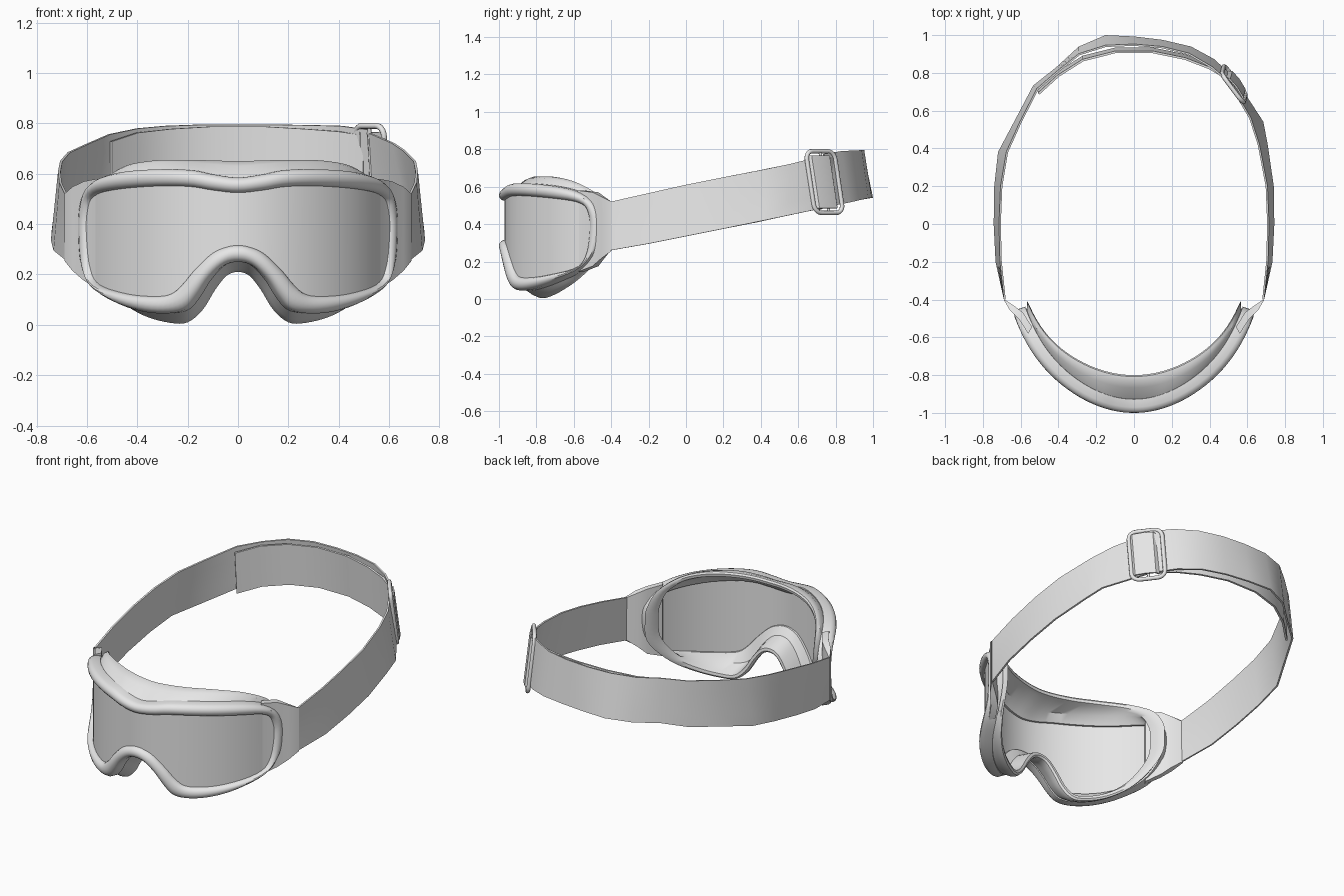
import bpy, bmesh, math
from mathutils import Vector

if "Cube" in bpy.data.objects:
    bpy.data.objects.remove(bpy.data.objects["Cube"])

grey = bpy.data.materials.new("light_grey")
grey.diffuse_color = (0.8, 0.8, 0.8, 1)
grey.use_nodes = True
grey.node_tree.nodes["Principled BSDF"].inputs["Base Color"].default_value = grey.diffuse_color


def finish(ob, angle=35):
    """Apply modifiers, then shade smooth with sharp edges kept."""
    bpy.ops.object.select_all(action='DESELECT')
    ob.select_set(True)
    bpy.context.view_layer.objects.active = ob
    bpy.ops.object.convert(target='MESH')
    bpy.ops.object.shade_smooth_by_angle(angle=math.radians(angle))


def make(name, verts, faces, thick=0, offset=0):
    me = bpy.data.meshes.new(name)
    me.from_pydata([tuple(v) for v in verts], [], faces)
    bm = bmesh.new()
    bm.from_mesh(me)
    bmesh.ops.recalc_face_normals(bm, faces=bm.faces)
    bm.to_mesh(me)
    bm.free()
    me.materials.append(grey)
    ob = bpy.data.objects.new(name, me)
    bpy.context.collection.objects.link(ob)
    if thick:
        m = ob.modifiers.new("thickness", 'SOLIDIFY')
        m.thickness, m.offset = thick, offset
    finish(ob)


def spline(p, q, r, s, t):
    return 0.5 * (2 * q + (r - p) * t + (2 * p - 5 * q + 4 * r - s) * t * t
                  + (3 * q - p - 3 * r + s) * t ** 3)


def outline(half, widen=1, steps=4):
    """Mirror a half outline (x, z) and smooth it into a closed loop."""
    pts = [Vector((x * widen, z)) for x, z in half]
    pts += [Vector((-p.x, p.y)) for p in reversed(pts[1:-1])]
    n = len(pts)
    return [spline(pts[i - 1], pts[i], pts[(i + 1) % n], pts[(i + 2) % n], k / steps)
            for i in range(n) for k in range(steps)]


def mix(a, b, t):
    return [p.lerp(q, t) for p, q in zip(a, b)]


def inset(loop, d):
    out = []
    for i, p in enumerate(loop):
        t = (loop[(i + 1) % len(loop)] - loop[i - 1]).normalized()
        out.append(p + Vector((t.y, -t.x)) * d)
    return out


# Half outlines: lens opening, frame edge and face-side edge of the skirt
lens_o = outline([(0, .525), (.1, .535), (.2, .55), (.35, .55), (.5, .535), (.57, .51),
                  (.588, .45), (.59, .35), (.58, .22), (.55, .16), (.45, .125), (.35, .113),
                  (.27, .12), (.22, .16), (.17, .22), (.1, .285), (.04, .31), (0, .315)], 1.05)
frame_o = outline([(0, .585), (.1, .597), (.2, .615), (.35, .617), (.5, .602), (.585, .565),
                   (.622, .49), (.63, .38), (.62, .25), (.58, .15), (.5, .09), (.4, .055),
                   (.3, .045), (.22, .06), (.17, .11), (.12, .18), (.06, .235), (0, .25)], 1.022)
skirt_o = outline([(0, .65), (.1, .653), (.2, .655), (.33, .653), (.45, .63), (.53, .57),
                   (.56, .48), (.565, .4), (.56, .28), (.52, .17), (.46, .09), (.37, .035),
                   (.27, .008), (.2, .01), (.14, .06), (.09, .14), (.045, .195), (0, .21)])


def front(x, z, off):
    """Point on the curved front, moved inwards by off."""
    y = -1 + x ** 2 + 4.2 * x ** 8
    slope = 2 * x + 33.6 * x ** 7
    n = Vector((-slope, 1, 0)).normalized()
    return Vector((x, y, z)) + n * off


def rear(x, z, off):
    return Vector((x, -.80 + .92 * x ** 2 + 10 * x ** 8 + off, z))


def ring(loop, surface, off):
    return [surface(p.x, p.y, off) for p in loop]


def loft(name, rings, closed=False, caps=False):
    n, m = len(rings[0]), len(rings)
    faces = [(i * n + j, i * n + (j + 1) % n,
              (i + 1) % m * n + (j + 1) % n, (i + 1) % m * n + j)
             for i in range(m if closed else m - 1) for j in range(n)]
    if caps:
        faces += [tuple(range(n)), tuple(range((m - 1) * n, m * n))]
    make(name, [v for r in rings for v in r], faces)


# Rounded front frame
rim = [ring(lens_o, front, .05), ring(lens_o, front, .025)]
rim += [ring(mix(lens_o, frame_o, t), front, o)
        for t, o in ((.1, .012), (.28, .003), (.5, 0), (.72, .003), (.9, .014), (1, .03))]
rim += [ring(frame_o, front, .072), ring(inset(frame_o, .014), front, .074)]
loft("front_frame", rim, True)

# Soft skirt that rests against the face, with a lip and an inner wall
base = ring(inset(frame_o, .008), front, .07)
edge = ring(skirt_o, rear, -.025)
mid = [p.lerp(q, .6) + Vector((0, 0, .01 if p.z > .4 else -.006)) for p, q in zip(base, edge)]
loft("face_skirt", [base, mid, edge, ring(skirt_o, rear, -.008),
                    ring(inset(skirt_o, .010), rear, 0),
                    ring(inset(skirt_o, .026), rear, -.003),
                    ring(inset(skirt_o, .032), rear, -.025),
                    ring(inset(frame_o, .020), front, .082),
                    ring(lens_o, front, .05)])


# Curved lens, one column of quads per x step
def span(x):
    zs = []
    for i, q in enumerate(lens_o):
        p = lens_o[i - 1]
        if (p.x - x) * (q.x - x) <= 0 and p.x != q.x:
            zs.append(p.y + (q.y - p.y) * (x - p.x) / (q.x - p.x))
    return min(zs), max(zs)


cols = 60
lens_v = []
for i in range(cols + 1):
    x = .618 * (2 * i / cols - 1)
    lo, hi = span(x)
    lens_v += [front(x, lo - .004, .034), front(x, hi + .004, .034)]
make("lens", lens_v, [(2 * i, 2 * i + 2, 2 * i + 3, 2 * i + 1) for i in range(cols)], .008)


def ribbon(name, stations, thick, offset=0):
    """Band through (bottom point, top point) stations."""
    rows = 4
    v = [Vector(b).lerp(Vector(t), k / rows) for b, t in stations for k in range(rows + 1)]
    w = rows + 1
    f = [(i * w + k, i * w + k + 1, (i + 1) * w + k + 1, (i + 1) * w + k)
         for i in range(len(stations) - 1) for k in range(rows)]
    make(name, v, f, thick, offset)


# Solid wedge tabs joining the frame to the strap
# (outer x, outer y, inner x, inner y, low z, high z)
tab = [(.69, -.40, .678, -.405, .255, .52), (.658, -.455, .628, -.438, .215, .548),
       (.612, -.50, .588, -.468, .175, .57), (.56, -.58, .54, -.545, .145, .58)]
for s, side in ((1, "right"), (-1, "left")):
    loft(side + "_strap_tab", [[(s * a, b, e), (s * a, b, f), (s * c, d, f), (s * c, d, e)]
                               for a, b, c, d, e, f in tab], caps=True)

# Side straps rising towards the back; the left one runs on around the head
strap = [((.684, -.40, .26), (.684, -.40, .52)), ((.728, -.2, .295), (.705, -.2, .565)),
         ((.738, 0, .335), (.71, 0, .61)), ((.735, .2, .375), (.702, .2, .65))]
right_tail = [((.703, .42, .42), (.66, .42, .692)), ((.68, .54, .445), (.615, .56, .722)),
              ((.54, .755, .49), (.515, .73, .765))]
left_tail = [((-.715, .38, .41), (-.672, .38, .685)), ((-.63, .54, .445), (-.60, .54, .718))]
back = [(-.53, .73, -.51, .715, .487, .757), (-.41, .825, -.4, .81, .515, .78),
        (-.29, .935, -.29, .898, .53, .79), (-.15, .995, -.15, .942, .54, .795),
        (0, .988, 0, .948, .54, .795), (.15, .97, .15, .935, .538, .795),
        (.30, .935, .29, .90, .53, .793), (.42, .87, .41, .83, .515, .79),
        (.53, .77, .52, .735, .495, .775)]
ribbon("right_strap", strap + right_tail, .01)
ribbon("left_and_back_strap",
       [((-b[0], *b[1:]), (-t[0], *t[1:])) for b, t in strap] + left_tail
       + [((a, b, e), (c, d, f)) for a, b, c, d, e, f in back], .01)

# Inner layer of the doubled strap
inner = [(.50, .765, .50), (.40, .825, .515), (.27, .875, .525), (.1, .91, .535),
         (-.1, .91, .535), (-.27, .867, .525), (-.40, .785, .51), (-.505, .69, .475)]
ribbon("inner_strap", [((x, y + .018, z), (x, y, z + .253)) for x, y, z in inner], .012)


# Buckle: rounded frame, centre bar and a wide strap fold
def tube(name, pts, radius, cyclic):
    cu = bpy.data.curves.new(name, 'CURVE')
    cu.dimensions = '3D'
    cu.bevel_depth, cu.bevel_resolution, cu.use_fill_caps = radius, 2, True
    sp = cu.splines.new('POLY')
    sp.points.add(len(pts) - 1)
    for p, c in zip(sp.points, pts):
        p.co = (*c, 1)
    sp.use_cyclic_u = cyclic
    cu.materials.append(grey)
    ob = bpy.data.objects.new(name, cu)
    bpy.context.collection.objects.link(ob)
    finish(ob, 50)


c = Vector((.528, .74, .625))
along = Vector((-.6, .8, 0))
up = Vector((-.04, -.15, 1)).normalized()
out = Vector((.8, .6, 0))
hw, hh, r = .095, .167, .045
loop = []
for k, (sx, sz) in enumerate(((1, 1), (-1, 1), (-1, -1), (1, -1))):
    for j in range(6):
        a = math.radians(90 * k + 18 * j)
        loop.append(c + along * (sx * (hw - r) + r * math.cos(a))
                    + up * (sz * (hh - r) + r * math.sin(a)))
tube("buckle_frame", loop, .012, True)
tube("buckle_bar", [c - up * hh, c + up * hh], .008, False)
fold = [(-.085, -.002), (-.07, .014), (-.01, .02), (.045, .016), (.06, -.004)]
ribbon("strap_fold", [(c + along * d + out * o - up * (hh - .025),
                       c + along * d + out * o + up * (hh - .025)) for d, o in fold], .008)
